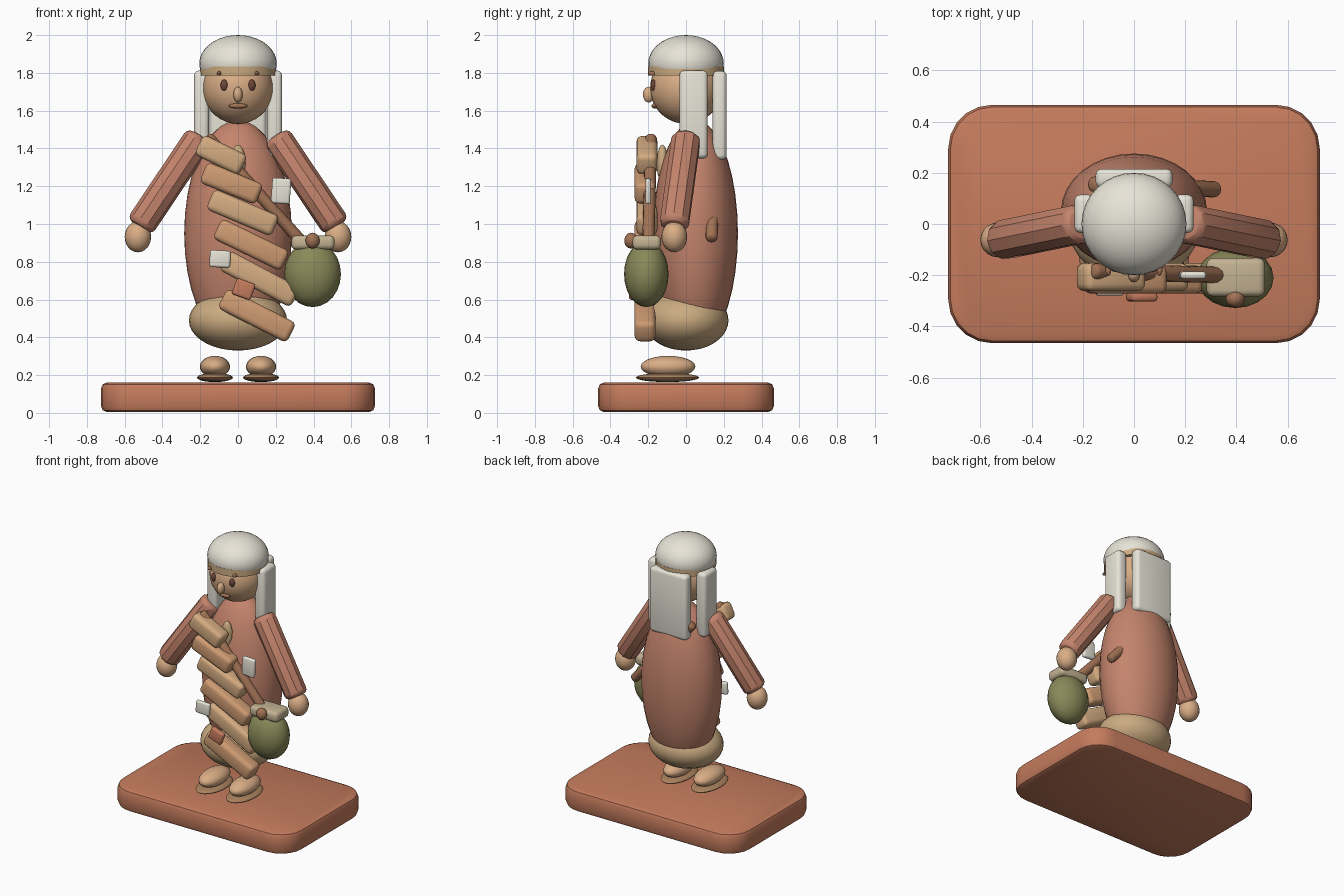
import bpy, bmesh
from math import radians
from mathutils import Vector

if "Cube" in bpy.data.objects:
    bpy.data.objects.remove(bpy.data.objects["Cube"])

COLORS = {
    "rust": (0.56, 0.20, 0.11), "robe": (0.55, 0.23, 0.15), "skin": (0.70, 0.42, 0.24),
    "tan": (0.60, 0.41, 0.22), "white": (0.80, 0.77, 0.68), "wood": (0.62, 0.33, 0.17),
    "wood_light": (0.66, 0.41, 0.22), "brown": (0.36, 0.17, 0.09), "dark": (0.15, 0.06, 0.04),
    "olive": (0.25, 0.25, 0.10), "sole": (0.40, 0.22, 0.11), "cloth": (0.55, 0.45, 0.29),
}
MATS = {}
for key, c in COLORS.items():
    MATS[key] = bpy.data.materials.new(key)
    MATS[key].diffuse_color = (*c, 1)


def make(name, bm, color, loc=(0, 0, 0), angle=40):
    me = bpy.data.meshes.new(name)
    bm.to_mesh(me)
    bm.free()
    ob = bpy.data.objects.new(name, me)
    bpy.context.collection.objects.link(ob)
    ob.location = loc
    me.materials.append(MATS[color])
    bpy.ops.object.select_all(action="DESELECT")
    ob.select_set(True)
    bpy.context.view_layer.objects.active = ob
    bpy.ops.object.shade_smooth_by_angle(angle=radians(angle))
    return ob


def ball(name, loc, r, color, seg=28, cut=None):
    bm = bmesh.new()
    bmesh.ops.create_uvsphere(bm, u_segments=seg, v_segments=seg // 2 + 2, radius=1)
    bmesh.ops.scale(bm, vec=r, verts=bm.verts)
    if cut is not None:
        res = bmesh.ops.bisect_plane(bm, geom=bm.verts[:] + bm.edges[:] + bm.faces[:],
                                     plane_co=(0, 0, cut), plane_no=(0, 0, -1), clear_outer=True)
        bmesh.ops.contextual_create(bm, geom=[e for e in res["geom_cut"]
                                              if isinstance(e, bmesh.types.BMEdge)])
    return make(name, bm, color, loc)


def box(name, loc, size, color, tilt=0, bevel=0.025):
    bm = bmesh.new()
    bmesh.ops.create_cube(bm, size=1)
    bmesh.ops.scale(bm, vec=size, verts=bm.verts)
    bmesh.ops.bevel(bm, geom=bm.edges[:], offset=bevel, segments=3, profile=0.5, affect="EDGES")
    ob = make(name, bm, color, loc)
    ob.rotation_euler.y = radians(tilt)
    return ob


def rod(name, a, b, r, color, sides=12, bevel=0.02):
    a, b = Vector(a), Vector(b)
    bm = bmesh.new()
    bmesh.ops.create_cone(bm, cap_ends=True, segments=sides, radius1=r, radius2=r,
                          depth=(b - a).length)
    if bevel:
        rims = [e for e in bm.edges if abs(e.verts[0].co.z - e.verts[1].co.z) < 1e-5]
        bmesh.ops.bevel(bm, geom=rims, offset=bevel, segments=3, profile=0.5, affect="EDGES")
    ob = make(name, bm, color, (a + b) / 2, 30)
    ob.rotation_mode = "QUATERNION"
    ob.rotation_quaternion = Vector((0, 0, 1)).rotation_difference(b - a)
    return ob


# Rounded slab base
bm = bmesh.new()
bmesh.ops.create_cube(bm, size=1)
bmesh.ops.scale(bm, vec=(1.45, 0.93, 0.155), verts=bm.verts)
posts = [e for e in bm.edges if abs(e.verts[0].co.z - e.verts[1].co.z) > 0.1]
bmesh.ops.bevel(bm, geom=posts, offset=0.17, segments=5, profile=0.5, affect="EDGES")
rims = [e for e in bm.edges if abs(e.verts[0].co.z - e.verts[1].co.z) < 1e-5]
bmesh.ops.bevel(bm, geom=rims, offset=0.03, segments=2, profile=0.5, affect="EDGES")
make("base", bm, "rust", (0, 0, 0.0825))

# Robe and chest
ball("under_robe", (0, 0, 0.49), (0.26, 0.225, 0.16), "tan", 32)
ball("robe", (0, 0.05, 0.95), (0.285, 0.225, 0.6), "robe", 32)
ball("chest_opening", (0, -0.125, 1.32), (0.04, 0.03, 0.1), "tan", 16)

# Head, cap and face
ball("head", (0, 0, 1.72), (0.187, 0.19, 0.19), "skin", 32)
rod("head_band", (0, 0, 1.785), (0, 0, 1.835), 0.2, "tan", 32, 0)
ball("cap", (0, 0, 1.85), (0.205, 0.2, 0.15), "white", 32, cut=-0.03)
ball("nose", (0, -0.198, 1.685), (0.024, 0.03, 0.042), "skin", 16)
ball("mouth", (0, -0.165, 1.625), (0.05, 0.018, 0.014), "brown", 16)
box("hair_back", (0, 0.178, 1.575), (0.3, 0.075, 0.47), "white", 0, 0.025)

# Mirrored parts
for s, side in ((-1, "left"), (1, "right")):
    ball(f"eye_{side}", (s * 0.073, -0.172, 1.735), (0.02, 0.015, 0.03), "dark", 14)
    ball(f"brow_{side}", (s * 0.1, -0.178, 1.797), (0.012, 0.025, 0.012), "brown", 10)
    box(f"hair_{side}", (s * 0.193, 0.04, 1.58), (0.08, 0.15, 0.465), "white", 0, 0.025)
    rod(f"sleeve_{side}", (s * 0.2, 0.002, 1.465), (s * 0.522, -0.064, 0.985), 0.079,
        "robe", 10, 0.035)
    ball(f"hand_{side}", (s * 0.53, -0.062, 0.932), (0.07, 0.068, 0.082), "skin", 20)
    ball(f"foot_{side}", (s * 0.122, -0.095, 0.245), (0.08, 0.145, 0.057), "skin", 20)
    ball(f"sandal_{side}", (s * 0.122, -0.098, 0.187), (0.095, 0.168, 0.024), "sole", 20)

# Diagonal run of slats down the front: x, z, length, tilt
slats = [(-0.09, 1.365, 0.26, 26), (-0.035, 1.215, 0.32, 22), (0.025, 1.06, 0.375, 23),
         (0.07, 0.89, 0.40, 26), (0.115, 0.71, 0.43, 28), (0.10, 0.515, 0.41, 27)]
for i, (x, z, length, tilt) in enumerate(slats):
    box(f"slat_{i + 1}", (x, -0.207 - 0.01 * (i % 2), z), (length, 0.11, 0.118),
        "wood" if i % 2 else "wood_light", tilt, 0.028)

# Shoulder straps, front and back
rod("strap_front", (-0.165, -0.185, 1.465), (0.36, -0.2, 0.88), 0.032, "brown", 12)
rod("strap_back", (-0.165, 0.155, 1.45), (0.325, 0.135, 0.915), 0.032, "brown", 12)

# Patches
box("patch_side", (0.228, -0.2, 1.175), (0.1, 0.03, 0.135), "white", 4, 0.013)
box("patch_slat", (-0.095, -0.265, 0.815), (0.11, 0.03, 0.09), "white", 3, 0.013)
box("patch_red", (0.03, -0.285, 0.655), (0.105, 0.035, 0.09), "rust", 20, 0.013)

# Hanging pouch
ball("pouch", (0.395, -0.21, 0.735), (0.15, 0.118, 0.175), "olive", 20)
box("pouch_flap", (0.397, -0.208, 0.902), (0.228, 0.15, 0.075), "cloth", 0, 0.025)
ball("pouch_knob", (0.395, -0.292, 0.912), (0.038, 0.035, 0.042), "brown", 14)

for m in bpy.data.materials:
    if m.users and not m.is_grease_pencil:
        m.use_nodes = True
        m.node_tree.nodes["Principled BSDF"].inputs["Base Color"].default_value = m.diffuse_color
